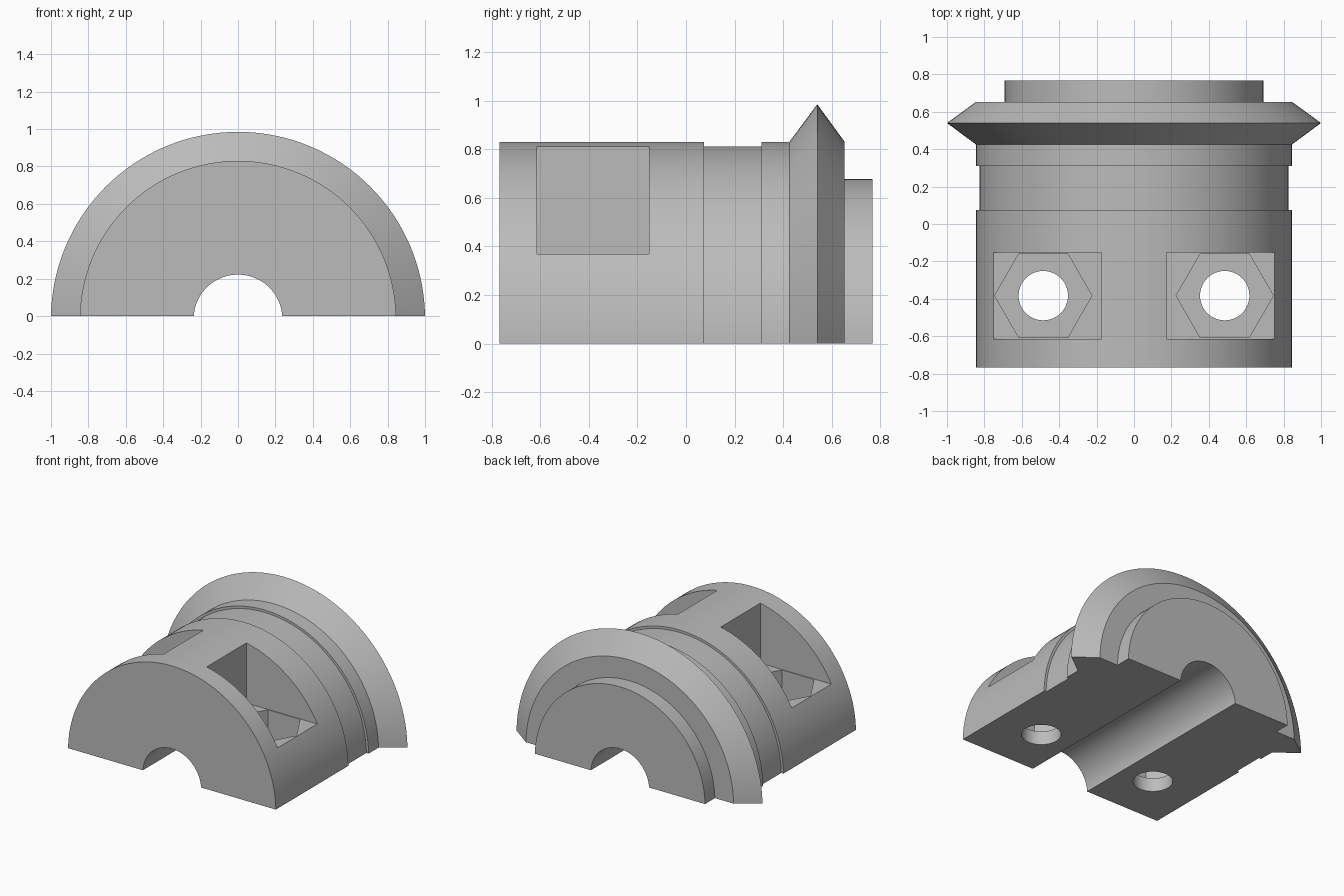
import bpy, bmesh, math
from mathutils import Vector, Matrix

if "Cube" in bpy.data.objects:
    bpy.data.objects.remove(bpy.data.objects["Cube"])

AXIS_Z = -0.015  # the turning axis lies just below the flat base

grey = bpy.data.materials.new("plain_grey")
grey.use_nodes = True
grey.diffuse_color = (0.5, 0.5, 0.5, 1)
grey.node_tree.nodes["Principled BSDF"].inputs["Base Color"].default_value = (0.5, 0.5, 0.5, 1)


def finish(bm, name):
    bmesh.ops.recalc_face_normals(bm, faces=bm.faces)
    mesh = bpy.data.meshes.new(name)
    bm.to_mesh(mesh)
    bm.free()
    mesh.materials.append(grey)
    obj = bpy.data.objects.new(name, mesh)
    bpy.context.collection.objects.link(obj)
    return obj


def box(name, low, high):
    bm = bmesh.new()
    low, high = Vector(low), Vector(high)
    size = Matrix.Diagonal((*(high - low), 1))
    bmesh.ops.create_cube(bm, size=1, matrix=Matrix.Translation((low + high) / 2) @ size)
    return finish(bm, name)


def prism(name, sides, radius, x, y, z0, z1):
    bm = bmesh.new()
    bmesh.ops.create_cone(bm, cap_ends=True, segments=sides, radius1=radius, radius2=radius,
                          depth=z1 - z0, matrix=Matrix.Translation((x, y, (z0 + z1) / 2)))
    # put hexagon corners on the x axis
    if sides == 6 and max(v.co.x for v in bm.verts) < x + radius * 0.95:
        bmesh.ops.rotate(bm, verts=bm.verts, cent=(x, y, 0), matrix=Matrix.Rotation(math.pi / 6, 3, "Z"))
    return finish(bm, name)


def cut(target, cutter):
    cutter.hide_render = True
    mod = target.modifiers.new("cut", "BOOLEAN")
    mod.operation = "DIFFERENCE"
    mod.solver = "EXACT"
    mod.object = cutter
    bpy.context.view_layer.objects.active = target
    bpy.ops.object.modifier_apply(modifier=mod.name)
    bpy.data.objects.remove(cutter)


# Turned body: (y, radius) outline with bore, groove, pointed flange and end boss
outline = [(-0.767, 0.237), (-0.767, 0.845), (0.075, 0.845), (0.075, 0.827), (0.31, 0.827),
           (0.31, 0.845), (0.425, 0.845), (0.54, 1.0), (0.653, 0.845), (0.653, 0.692),
           (0.767, 0.692), (0.767, 0.237)]
bm = bmesh.new()
ring = [bm.verts.new((r, y, AXIS_Z)) for y, r in outline]
edges = [bm.edges.new((a, b)) for a, b in zip(ring, ring[1:] + ring[:1])]
bmesh.ops.spin(bm, geom=ring + edges, cent=(0, 0, AXIS_Z), axis=(0, 1, 0),
               angle=math.tau, steps=128, use_merge=True)
bmesh.ops.remove_doubles(bm, verts=bm.verts, dist=0.0001)
body = finish(bm, "half_clamp_body")

# Flat base
cut(body, box("base_cutter", (-2, -2, -2), (2, 2, 0)))

# Bolt pockets, hexagonal nut seats and bolt holes on both sides
for side in (-1, 1):
    xs = sorted((side * 0.175, side * 1.1))
    x, y = side * 0.485, -0.383
    cut(body, box("pocket_cutter", (xs[0], -0.614, 0.37), (xs[1], -0.153, 1.2)))
    cut(body, prism("nut_seat_cutter", 6, 0.26, x, y, 0.1, 0.6))
    cut(body, prism("bolt_hole_cutter", 48, 0.132, x, y, -0.2, 0.5))

# Smooth curves with sharp edges
bpy.ops.object.select_all(action="DESELECT")
body.select_set(True)
bpy.context.view_layer.objects.active = body
bpy.ops.object.shade_smooth_by_angle(angle=math.radians(25))
